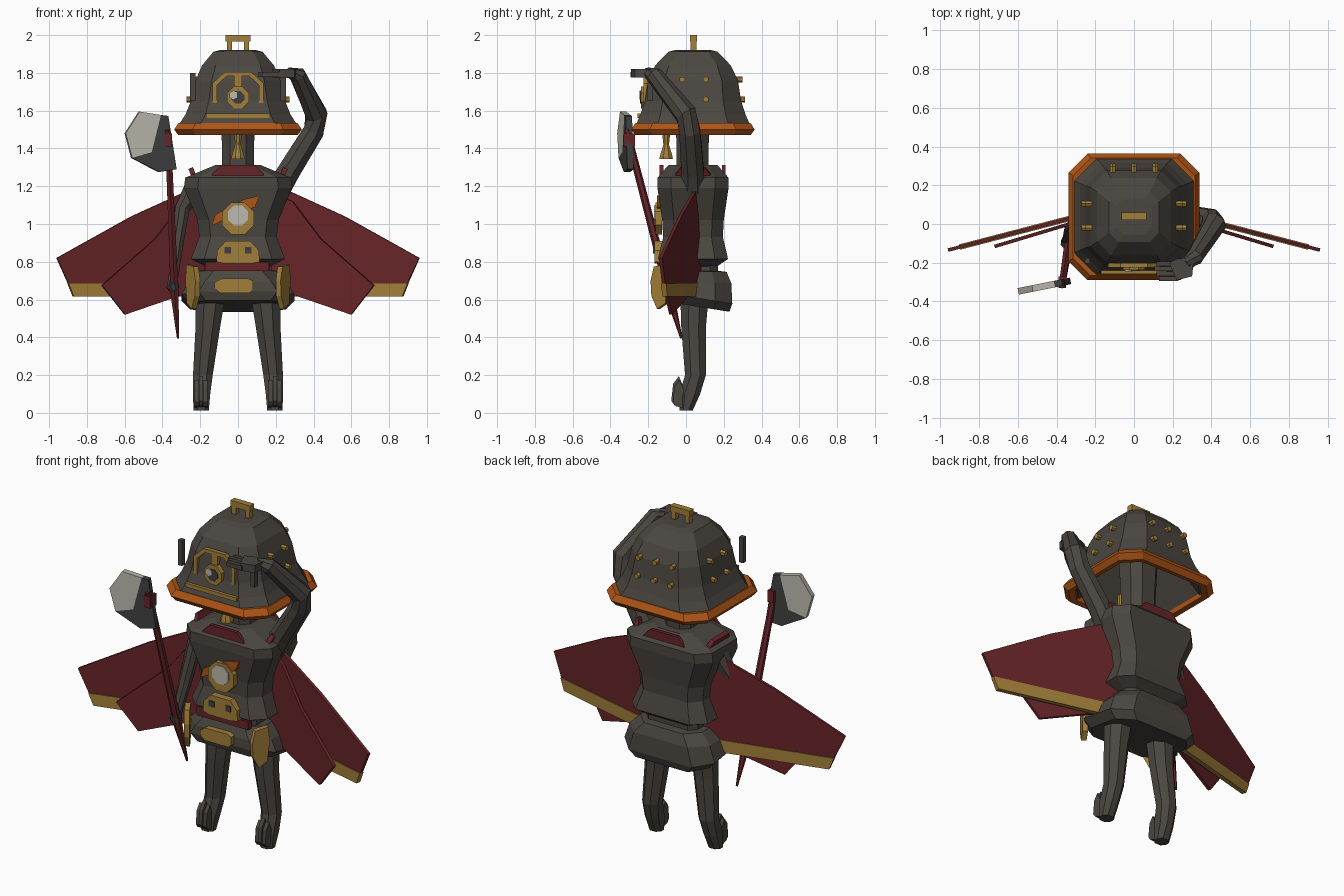
import bpy, bmesh, math
from mathutils import Vector


def material(name, r, g, b):
    m = bpy.data.materials.new(name)
    m.diffuse_color = (r, g, b, 1)
    return m


DARK = material("dark brown grey", 0.07, 0.062, 0.052)
STEEL = material("dark steel", 0.05, 0.05, 0.05)
RED = material("deep red", 0.135, 0.018, 0.021)
GOLD = material("old gold", 0.36, 0.21, 0.04)
ORANGE = material("burnt orange", 0.42, 0.09, 0.008)
PALE = material("pale grey", 0.50, 0.48, 0.42)
X, Y, Z = Vector((1, 0, 0)), Vector((0, 1, 0)), Vector((0, 0, 1))


def finish(name, bm, mat):
    bmesh.ops.recalc_face_normals(bm, faces=bm.faces[:])
    me = bpy.data.meshes.new(name)
    bm.to_mesh(me)
    bm.free()
    me.materials.append(mat)
    ob = bpy.data.objects.new(name, me)
    bpy.context.collection.objects.link(ob)
    return ob


def skin(name, rings, mat, caps=(True, True)):
    """Joins equal rings of points into one surface."""
    bm = bmesh.new()
    rows = [[bm.verts.new(p) for p in r] for r in rings]
    n = len(rows[0])
    for a, b in zip(rows, rows[1:]):
        for i in range(n):
            j = (i + 1) % n
            bm.faces.new((a[i], a[j], b[j], b[i]))
    if caps[0]:
        bm.faces.new(rows[0])
    if caps[1]:
        bm.faces.new(rows[-1])
    return finish(name, bm, mat)


def box_ring(z, cx, cy, hx, hy, cut=0.3, tilt=0.0):
    """Chamfered rectangle; tilt lowers the back."""
    c = cut * min(hx, hy)
    q = [(hx, hy - c), (hx - c, hy)]
    pts = q + [(-x, y) for x, y in q[::-1]] + [(-x, -y) for x, y in q] + [(x, -y) for x, y in q[::-1]]
    return [(cx + x, cy + y, z - tilt * y) for x, y in pts]


def tube(name, path, widths, mat, sides=8):
    path = [Vector(p) for p in path]
    rings = []
    for i, (p, w) in enumerate(zip(path, widths)):
        t = (path[min(i + 1, len(path) - 1)] - path[max(i - 1, 0)]).normalized()
        u = t.cross(Y).normalized()
        v = t.cross(u)
        rings.append([p + w * (math.cos(a) * u + math.sin(a) * v)
                      for a in (2 * math.pi * (k + 0.5) / sides for k in range(sides))])
    return skin(name, rings, mat)


def plate(name, outline, mat, origin=(0, 0, 0), u=X, v=Z, depth=0.02):
    """Outline in the u, v plane, thickened both ways."""
    o, u, v = Vector(origin), Vector(u).normalized(), Vector(v).normalized()
    n = u.cross(v).normalized() * depth / 2
    return skin(name, [[o + a * u + b * v + s * n for a, b in outline] for s in (-1, 1)], mat)


def rect(x0, z0, x1, z1):
    return [(x0, z0), (x1, z0), (x1, z1), (x0, z1)]


def ngon(r, n=8, turn=0.5):
    return [(r * math.cos(2 * math.pi * (k + turn) / n), r * math.sin(2 * math.pi * (k + turn) / n)) for k in range(n)]


def mirrored(pts):
    return pts + [(-a, b) for a, b in pts[::-1]]


# Helmet: bell shell with hollow underside
shell = [(1.72, 0.15, 0.15), (1.49, 0.29, 0.28), (1.53, 0.31, 0.30), (1.58, 0.278, 0.278),
         (1.65, 0.25, 0.255), (1.76, 0.225, 0.238), (1.84, 0.19, 0.20), (1.912, 0.13, 0.13), (1.922, 0.09, 0.09)]
skin("helmet", [box_ring(z, 0, 0.037, a, b, 0.38) for z, a, b in shell], DARK)
rim = [(1.53, 0.28), (1.475, 0.285), (1.47, 0.315), (1.50, 0.338), (1.535, 0.315), (1.53, 0.28)]
skin("helmet_rim", [box_ring(z, 0, 0.037, a, a - 0.011, 0.3) for z, a in rim], ORANGE, (False, False))
plate("helmet_handle", [(-0.065, 1.965), (0.065, 1.965), (0.065, 2.0), (-0.065, 2.0)], GOLD, (0, 0.04, 0), depth=0.038)
for s in (-1, 1):
    plate("handle_post", rect(s * 0.045 - 0.014, 1.91, s * 0.045 + 0.014, 1.97), GOLD, (0, 0.04, 0), depth=0.03)
    plate("helmet_side_plate", rect(-0.014, 1.65, 0.014, 1.80), DARK, (s * 0.24, -0.19, 0), depth=0.03)

# Helmet front: lamp, arch and lower bar
arch = mirrored([(0.11, 1.64), (0.135, 1.64), (0.135, 1.74), (0.07, 1.805)]) 
arch = [(0.135, 1.64), (0.135, 1.745), (0.07, 1.805), (-0.07, 1.805), (-0.135, 1.745), (-0.135, 1.64),
        (-0.112, 1.64), (-0.112, 1.735), (-0.06, 1.783), (0.06, 1.783), (0.112, 1.735), (0.112, 1.64)]
plate("helmet_arch", arch, GOLD, (0, -0.213, 0), depth=0.025)
plate("lamp_stem", rect(-0.022, 1.70, 0.022, 1.785), GOLD, (0, -0.213, 0), depth=0.025)
plate("lamp_ring", ngon(0.062), GOLD, (0, -0.218, 1.67), depth=0.04)
plate("lamp_lens", ngon(0.036), STEEL, (0, -0.238, 1.67), depth=0.009)
plate("lamp_glint", ngon(0.024, 6), PALE, (-0.025, -0.242, 1.683), depth=0.008)
plate("helmet_bar", rect(-0.17, 1.562, 0.17, 1.585), GOLD, (0, -0.245, 0), depth=0.025)

# Studs along the helmet sides and back
for z, grow in ((1.765, 0.0), (1.66, 0.022)):
    for s in (-1, 1):
        for y in (-0.02, 0.105):
            plate("side_stud", ngon(0.016, 6), GOLD, (s * (0.23 + grow), y, z), Y, Z, 0.04)
    for x in (-0.11, 0, 0.11):
        plate("back_stud", ngon(0.016, 6), GOLD, (x, 0.28 + grow * 0.6, z), X, Z, 0.04)

# Head below the helmet and hanging bell
skin("head", [box_ring(z, 0, 0.035, w, w, 0.5) for z, w in ((1.28, 0.085), (1.42, 0.085), (1.75, 0.10))], DARK)
tube("hanging_bell", [(0, -0.105, z) for z in (1.345, 1.36, 1.42, 1.47, 1.52)], (0.038, 0.036, 0.016, 0.022, 0.022), GOLD)

# Torso, waist and hips
body = [(0.77, 0.16, 0.12), (0.815, 0.25, 0.185), (0.84, 0.24, 0.18), (0.93, 0.205, 0.158), (1.02, 0.215, 0.163),
        (1.19, 0.285, 0.188), (1.245, 0.28, 0.188), (1.312, 0.12, 0.13)]
skin("torso", [box_ring(z, 0, 0.037, a, b, 0.38) for z, a, b in body], DARK)
skin("waist", [box_ring(z, 0, 0.03, 0.17, 0.14) for z in (0.70, 0.80)], DARK)
plate("waist_sash", rect(-0.175, 0.75, 0.165, 0.80), RED, (0, -0.125, 0), depth=0.03)
hips = [(0.57, 0.20, 0.14), (0.565, 0.255, 0.185), (0.61, 0.298, 0.20), (0.69, 0.265, 0.195), (0.75, 0.205, 0.17), (0.755, 0.15, 0.12)]
skin("hips", [box_ring(z, 0, 0.045, a, b, 0.45, 0.16 if z < 0.65 else 0.02) for z, a, b in hips], DARK)

# Standing collar plates on all four sides
trap = [(-0.145, 1.232), (0.145, 1.232), (0.135, 1.265), (0.09, 1.312), (-0.09, 1.312), (-0.135, 1.265)]
for y in (-0.13, 0.20):
    plate("collar_plate", trap, RED, (0, y, 0), depth=0.02)
for s in (-1, 1):
    plate("shoulder_plate", [(a * 0.75, b - 1.23) for a, b in trap], RED, (s * 0.22, 0.037, 1.22), Y, (s * 0.4, 0, 1), 0.026)

# Chest medal with ribbon
plate("medal_ribbon", [(-0.14, 0.99), (-0.08, 1.02), (0.09, 1.09), (0.115, 1.15), (0.03, 1.13), (-0.12, 1.05)],
      ORANGE, (0, -0.142, 0), depth=0.025)
plate("medal_ring", ngon(0.092), GOLD, (0, -0.145, 1.03), depth=0.035)
plate("medal_face", ngon(0.058), PALE, (0, -0.164, 1.045), depth=0.009)

# Belly mask with two dark eyes
plate("belly_mask", mirrored([(0.07, 0.79), (0.115, 0.80), (0.11, 0.86), (0.065, 0.91)]), GOLD,
      (0, -0.148, 0), depth=0.04)
for s in (-1, 1):
    plate("mask_eye", ngon(0.024, 4), STEEL, (s * 0.055, -0.17, 0.86), depth=0.008)

# Belt plates
plate("belt_buckle", [(-0.125, 0.66), (-0.095, 0.635), (0.06, 0.635), (0.08, 0.65), (0.08, 0.70), (0.05, 0.712), (-0.09, 0.71), (-0.125, 0.69)],
      GOLD, (0, -0.162, 0), depth=0.035)
for s in (-1, 1):
    plate("hip_plate", [(-0.045, 0.62), (-0.01, 0.55), (0.04, 0.58), (0.055, 0.70), (0.045, 0.785), (-0.03, 0.775), (-0.05, 0.70)],
          GOLD, (s * 0.238, -0.137, 0), (s * 0.5, 0.85, 0), Z, 0.03)

# Legs and curled feet
leg = [(0.62, 0.145, 0.045, 0.078, 0.075), (0.45, 0.16, 0.04, 0.065, 0.065), (0.20, 0.186, 0.05, 0.052, 0.055),
       (0.10, 0.193, 0.02, 0.046, 0.055), (0.012, 0.195, 0.0, 0.04, 0.035)]
toe = [(0.02, 0.012), (-0.06, 0.035), (-0.078, 0.06), (-0.068, 0.15), (-0.038, 0.19), (-0.012, 0.13)]
for s in (-1, 1):
    skin("leg", [box_ring(z, s * x, y, a, b, 0.6) for z, x, y, a, b in leg], DARK)
    for dx, drop in ((-0.024, 0.9), (0, 1.0), (0.024, 0.9)):
        plate("toe", [(a * drop, b * drop + 0.004) for a, b in toe], DARK, (s * 0.195 + dx, 0, 0), Y, Z, 0.021)

# Raised arm with saluting hand
tube("raised_arm", [(0.20, 0.035, 1.16), (0.27, 0.035, 1.28), (0.40, 0.02, 1.49), (0.415, 0.0, 1.58), (0.315, -0.17, 1.79), (0.27, -0.205, 1.80)],
     (0.07, 0.065, 0.06, 0.062, 0.046, 0.03), DARK)
plate("palm", [(0.31, -0.17), (0.30, -0.27), (0.22, -0.29), (0.18, -0.20), (0.22, -0.18)], DARK, (0, 0, 1.797), X, Y, 0.045)
for k in range(4):
    y, x = -0.205 - 0.026 * k, 0.105 + 0.012 * abs(k - 1)
    plate("finger", rect(x, y - 0.011, 0.23, y + 0.011), DARK, (0, 0, 1.792), X, Y, 0.026)

# Lowered arm and gripping hand
tube("lowered_arm", [(-0.23, 0.03, 1.19), (-0.295, 0.01, 1.08), (-0.325, -0.03, 0.88), (-0.345, -0.085, 0.69)],
     (0.06, 0.042, 0.036, 0.026), DARK)
tube("gripping_hand", [(-0.35, -0.075, 0.70), (-0.345, -0.095, 0.67), (-0.335, -0.10, 0.645)], (0.022, 0.036, 0.022), STEEL)

# Axe: red shaft and two tone head
tube("axe_shaft", [(-0.318, -0.025, 0.395), (-0.335, -0.085, 0.62), (-0.37, -0.305, 1.46), (-0.372, -0.315, 1.50)],
     (0.006, 0.024, 0.018, 0.018), RED, 6)
plate("axe_pin", rect(-0.02, 1.41, 0.02, 1.48), RED, (-0.37, -0.30, 0), depth=0.06)
head = [(0.06, 1.577), (0.10, 1.572), (0.145, 1.29), (0.05, 1.275), (-0.095, 1.35), (0.01, 1.38)]
edge = [(-0.055, 1.595), (0.06, 1.577), (0.01, 1.38), (-0.095, 1.35), (-0.13, 1.48)]
for name, pts, mat in (("axe_head", head, STEEL), ("axe_edge", edge, PALE)):
    plate(name, pts, mat, (-0.47, -0.322, 0), (1, 0.2, 0), Z, 0.034)

# Two layered wings on each side
back = [(0.15, 1.22), (0.28, 1.17), (0.565, 1.04), (0.96, 0.82), (0.87, 0.62), (0.15, 0.62)]
front = [(0.18, 1.16), (0.29, 1.12), (0.44, 0.92), (0.72, 0.675), (0.60, 0.52), (0.28, 0.63), (0.18, 0.66)]
band = [(0.15, 0.615), (0.872, 0.615), (0.90, 0.685), (0.15, 0.69)]
for s in (-1, 1):
    for name, pts, mat, y0, slope, d in (("rear_wing", back, RED, 0.115, -0.26, 0.018),
                                         ("front_wing", front, RED, 0.10, -0.30, 0.018),
                                         ("wing_band", band, GOLD, 0.115, -0.26, 0.028)):
        k = math.hypot(1, slope)
        plate(name, [(a * k, b) for a, b in pts], mat, (0, y0, 0), (s, slope, 0), Z, d)
